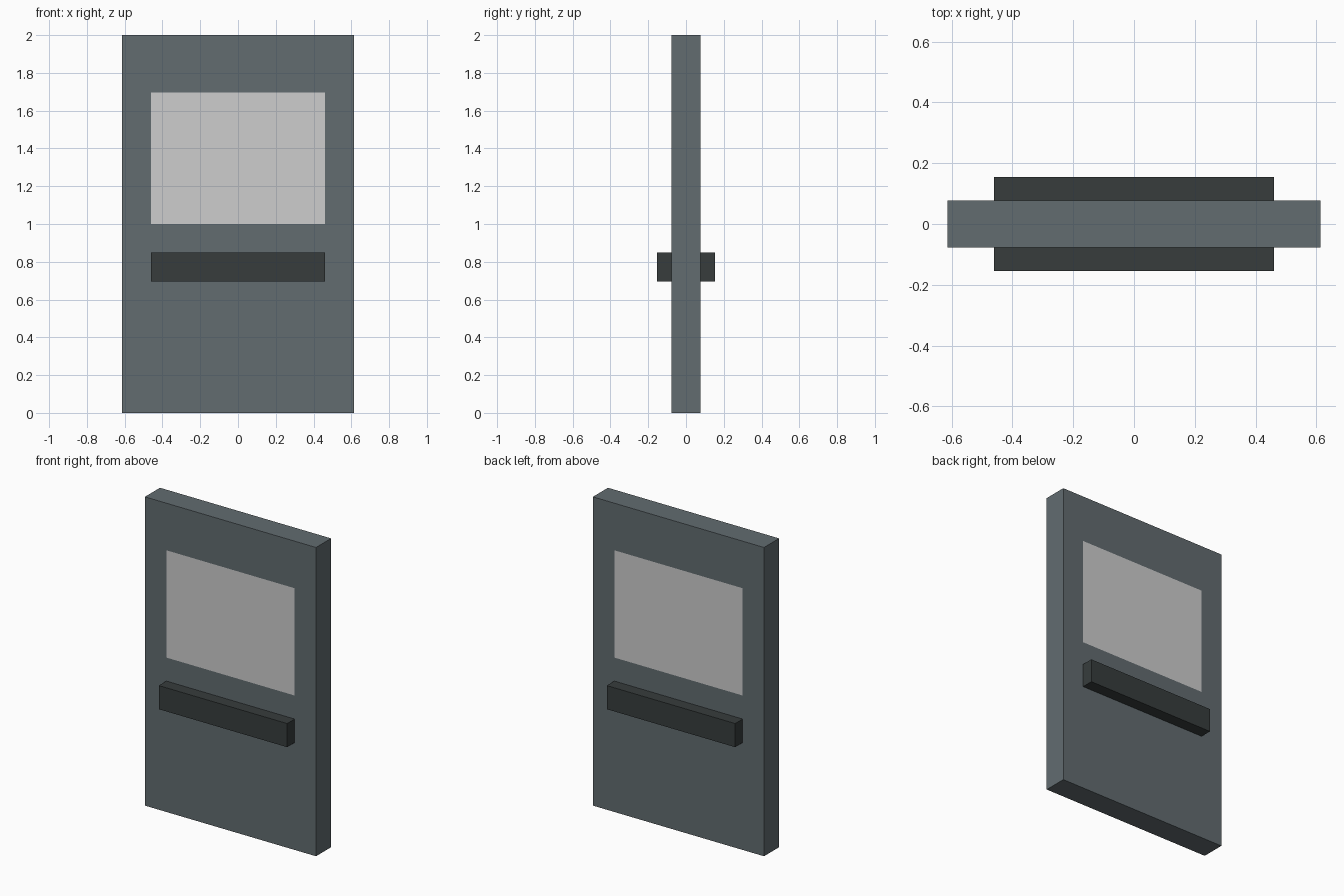
import bpy, bmesh
from mathutils import Vector

if "Cube" in bpy.data.objects:
    bpy.data.objects.remove(bpy.data.objects["Cube"])

def material(name, rgb):
    m = bpy.data.materials.new(name)
    m.diffuse_color = (*rgb, 1.0)
    m.use_nodes = True
    m.node_tree.nodes["Principled BSDF"].inputs["Base Color"].default_value = m.diffuse_color
    return m

slate = material("slate_grey", (0.122, 0.150, 0.163))
pale = material("pale_grey", (0.61, 0.61, 0.61))
dark = material("dark_grey", (0.038, 0.046, 0.046))

def box_bmesh(lo, hi):
    bm = bmesh.new()
    bmesh.ops.create_cube(bm, size=1.0)
    lo, hi = Vector(lo), Vector(hi)
    for v in bm.verts:
        v.co = Vector(((hi[i] + lo[i]) / 2 + v.co[i] * (hi[i] - lo[i]) for i in range(3)))
    return bm

def finish(bm, name, mats):
    me = bpy.data.meshes.new(name)
    bm.to_mesh(me)
    bm.free()
    for m in mats:
        me.materials.append(m)
    ob = bpy.data.objects.new(name, me)
    bpy.context.collection.objects.link(ob)
    return ob

HW, HT = 0.613, 0.077           # half width and half thickness of the door
WX, WZ0, WZ1 = 0.46, 1.0, 1.695  # window limits

# Door slab, cut along the window borders; panes coloured by position
bm = box_bmesh((-HW, -HT, 0), (HW, HT, 2))
for co, no in (((-WX, 0, 0), (1, 0, 0)), ((WX, 0, 0), (1, 0, 0)),
               ((0, 0, WZ0), (0, 0, 1)), ((0, 0, WZ1), (0, 0, 1))):
    bmesh.ops.bisect_plane(bm, geom=bm.verts[:] + bm.edges[:] + bm.faces[:],
                           plane_co=co, plane_no=no)
bm.normal_update()
for f in bm.faces:
    c = f.calc_center_median()
    if abs(f.normal.y) > 0.9 and abs(c.x) < WX and WZ0 < c.z < WZ1:
        f.material_index = 1
finish(bm, "door_slab", (slate, pale))

# Push bars on both sides
for side, y0, y1 in (("front", -2 * HT, -HT), ("back", HT, 2 * HT)):
    finish(box_bmesh((-WX, y0, 0.695), (WX, y1, 0.848)), side + "_push_bar", (dark,))
